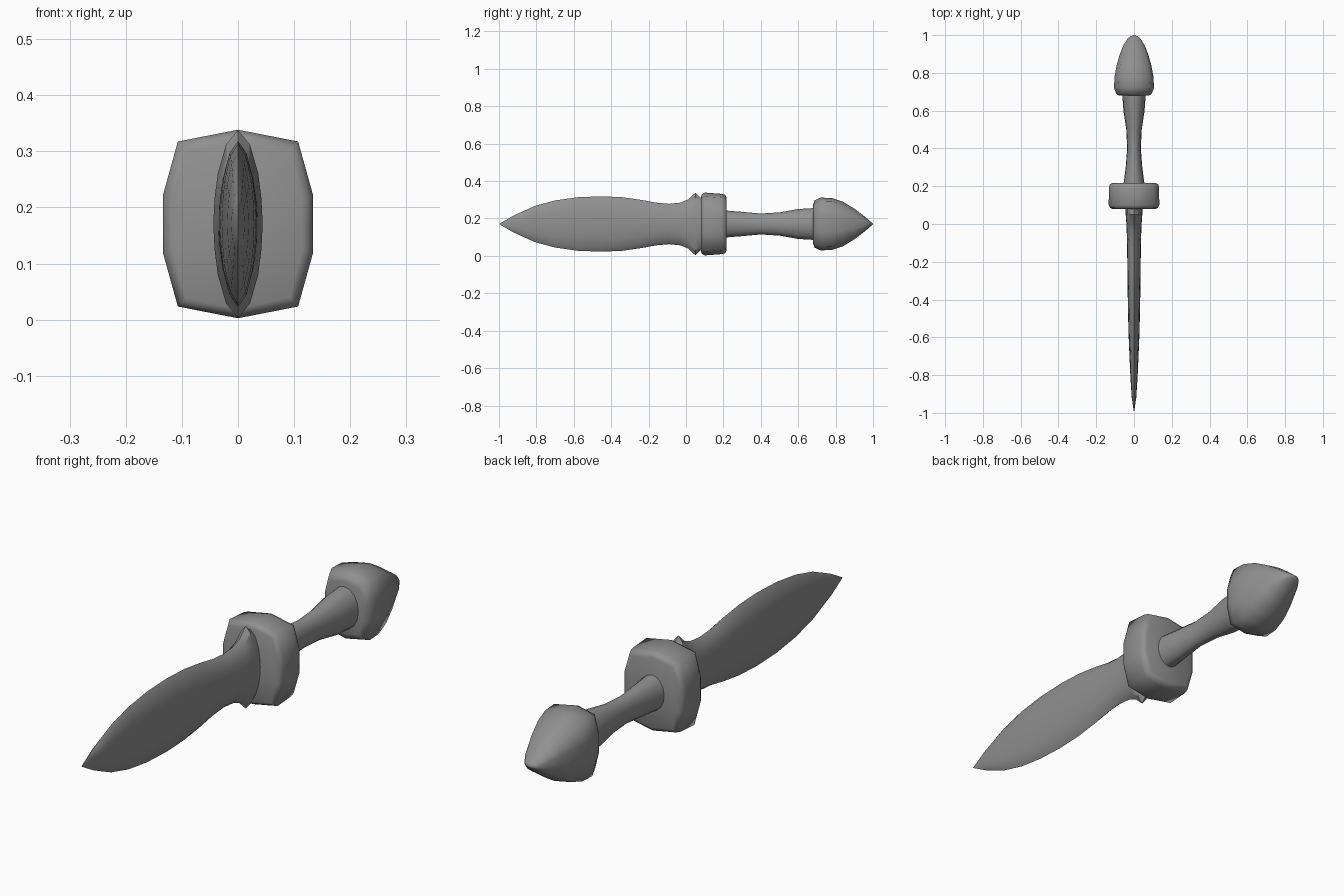
import bpy, bmesh, math

if "Cube" in bpy.data.objects:
    bpy.data.objects.remove(bpy.data.objects["Cube"])

CZ = 0.1705  # height of the dagger's long axis

iron = bpy.data.materials.new("dark_iron")
iron.diffuse_color = (0.28, 0.28, 0.28, 1)
iron.use_nodes = True
iron.node_tree.nodes["Principled BSDF"].inputs["Base Color"].default_value = iron.diffuse_color


def mirror_section(quarter):
    """Full outline from a quarter running from top centre to the side."""
    right = quarter + [(x, -z) for x, z in reversed(quarter) if z > 0]
    return right + [(-x, z) for x, z in reversed(right) if x > 0]


def loft(name, section, rings, angle):
    """Skin a unit section through (y, half width, half height) rings."""
    bm = bmesh.new()
    loops = [[bm.verts.new((x * hx, y, CZ + z * hz)) for x, z in section]
             for y, hx, hz in rings]
    n = len(section)
    for a, b in zip(loops, loops[1:]):
        for i in range(n):
            j = (i + 1) % n
            bm.faces.new((a[i], a[j], b[j], b[i]))
    bm.faces.new(loops[0])
    bm.faces.new(loops[-1])
    bmesh.ops.remove_doubles(bm, verts=bm.verts, dist=0.0002)
    bmesh.ops.recalc_face_normals(bm, faces=bm.faces)
    mesh = bpy.data.meshes.new(name)
    bm.to_mesh(mesh)
    bm.free()
    mesh.materials.append(iron)
    ob = bpy.data.objects.new(name, mesh)
    bpy.context.collection.objects.link(ob)
    bpy.ops.object.select_all(action='DESELECT')
    ob.select_set(True)
    bpy.context.view_layer.objects.active = ob
    bpy.ops.object.shade_smooth_by_angle(angle=math.radians(angle))
    return ob


lens = mirror_section([(0, 1), (0.48, 0.85), (0.82, 0.54), (0.95, 0.27), (1, 0)])
block = mirror_section([(0, 1), (0.8, 0.875), (1, 0.3)])
oval = mirror_section([(math.sin(math.radians(a)) if a else 0,
                        math.cos(math.radians(a)) if a < 90 else 0)
                       for a in (0, 22.5, 45, 67.5, 90)])

# Leaf-shaped blade with ground edges, flaring to a collar at the guard
loft("blade", lens, [
    (-1.0, 0, 0), (-0.92, 0.012, 0.046), (-0.81, 0.019, 0.096),
    (-0.7, 0.024, 0.126), (-0.58, 0.029, 0.143), (-0.45, 0.032, 0.148),
    (-0.34, 0.034, 0.143), (-0.24, 0.035, 0.129), (-0.16, 0.036, 0.114),
    (-0.09, 0.037, 0.108), (-0.03, 0.039, 0.114), (0.01, 0.041, 0.130),
    (0.05, 0.044, 0.167), (0.075, 0.044, 0.142), (0.12, 0.04, 0.13)], 28)

# Cross guard with softened rims
loft("guard", block, [
    (0.08, 0.115, 0.15), (0.085, 0.126, 0.160), (0.1, 0.134, 0.168),
    (0.19, 0.133, 0.161), (0.21, 0.128, 0.156), (0.217, 0.113, 0.142)], 75)

# Waisted grip
loft("grip", oval, [
    (0.2, 0.057, 0.073), (0.3, 0.044, 0.065), (0.4, 0.036, 0.056),
    (0.5, 0.041, 0.062), (0.6, 0.056, 0.080), (0.7, 0.063, 0.086)], 40)

# Tapered pommel ending in a short ridge
loft("pommel", block, [
    (0.68, 0.08, 0.105), (0.688, 0.093, 0.127), (0.72, 0.106, 0.141),
    (0.78, 0.103, 0.139), (0.84, 0.092, 0.119), (0.9, 0.075, 0.082),
    (0.95, 0.054, 0.044), (0.98, 0.035, 0.019), (0.993, 0.02, 0.008),
    (1.0, 0, 0)], 75)
